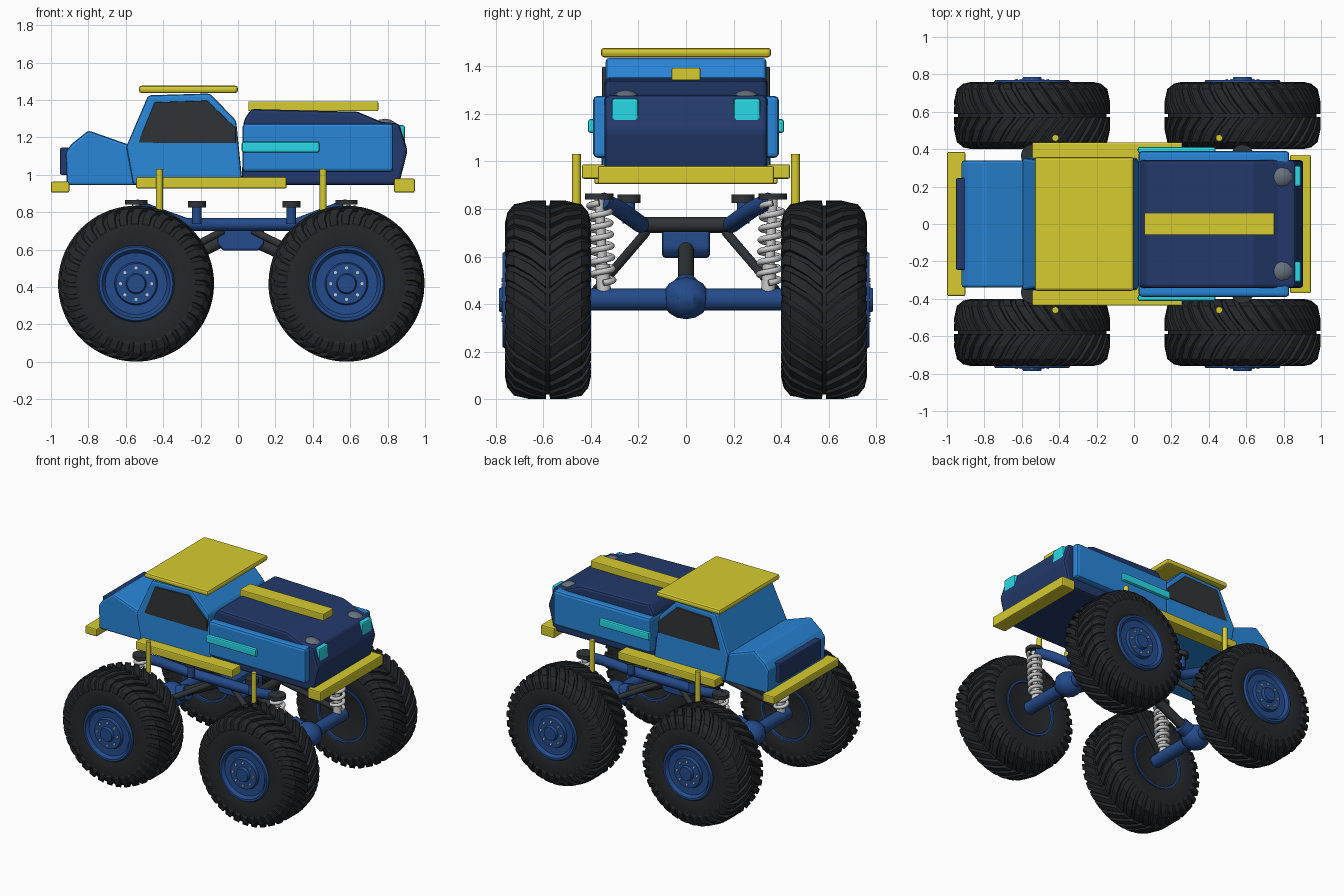
import bpy, bmesh
from math import sin, cos, pi, radians
from mathutils import Vector

if "Cube" in bpy.data.objects:
    bpy.data.objects.remove(bpy.data.objects["Cube"])


def mat(name, r, g, b):
    m = bpy.data.materials.new(name)
    m.diffuse_color = (r, g, b, 1)
    m.use_nodes = True
    m.node_tree.nodes["Principled BSDF"].inputs["Base Color"].default_value = m.diffuse_color
    return m


BLUE = mat("body_blue", .022, .24, .69)
NAVY = mat("navy", .017, .042, .15)
FRAME = mat("frame_blue", .018, .07, .26)
YELLOW = mat("yellow", .68, .60, .03)
CYAN = mat("cyan", .02, .70, .80)
RUBBER = mat("rubber", .018, .021, .024)
DARK = mat("dark_metal", .03, .034, .038)
GREY = mat("lamp_grey", .14, .17, .21)
SILVER = mat("silver", .65, .65, .67)


def finish(bm, name, m, bevel=0, smooth=False):
    bmesh.ops.recalc_face_normals(bm, faces=bm.faces)
    me = bpy.data.meshes.new(name)
    bm.to_mesh(me)
    bm.free()
    o = bpy.data.objects.new(name, me)
    bpy.context.collection.objects.link(o)
    me.materials.append(m)
    if bevel:
        b = o.modifiers.new("bevel", 'BEVEL')
        b.width, b.segments = bevel, 2
    if smooth:
        bpy.context.view_layer.objects.active = o
        o.select_set(True)
        bpy.ops.object.shade_smooth_by_angle(angle=radians(35))
        o.select_set(False)
    return o


def prism(name, pts, w, m, bevel=0.012, w_low=None):
    """Side outline (x, z) extruded across y; w_low widens the lowest points."""
    bm = bmesh.new()
    zmin = min(p[1] for p in pts)
    hw = lambda z: w_low if w_low and z < zmin + .25 else w
    a, b = [[bm.verts.new((x, s * hw(z), z)) for x, z in pts] for s in (-1, 1)]
    bm.faces.new(a)
    bm.faces.new(b)
    for i in range(len(pts)):
        j = (i + 1) % len(pts)
        bm.faces.new((a[i], a[j], b[j], b[i]))
    return finish(bm, name, m, bevel)


def box(name, x, y, z, m, bevel=.008):
    bm = bmesh.new()
    bmesh.ops.create_cube(bm, size=1)
    for v in bm.verts:
        v.co = [(r[0] + r[1]) / 2 + c * (r[1] - r[0]) for r, c in zip((x, y, z), v.co)]
    return finish(bm, name, m, bevel)


def tube(name, p, q, r, m, seg=16):
    p, q = Vector(p), Vector(q)
    bm = bmesh.new()
    bmesh.ops.create_cone(bm, cap_ends=True, segments=seg, radius1=r, radius2=r, depth=(q - p).length)
    bm.transform((q - p).to_track_quat('Z', 'Y').to_matrix().to_4x4())
    bmesh.ops.translate(bm, verts=bm.verts, vec=(p + q) / 2)
    return finish(bm, name, m, smooth=True)


def ball(name, c, r, m, u=12, v=8):
    bm = bmesh.new()
    bmesh.ops.create_uvsphere(bm, u_segments=u, v_segments=v, radius=1)
    for w in bm.verts:
        w.co = [a + b * k for a, b, k in zip(c, w.co, r)]
    return finish(bm, name, m, smooth=True)


def path(name, pts, r, m, res=4):
    cu = bpy.data.curves.new(name, 'CURVE')
    cu.dimensions = '3D'
    cu.bevel_depth, cu.bevel_resolution, cu.use_fill_caps = r, res, True
    sp = cu.splines.new('POLY')
    sp.points.add(len(pts) - 1)
    for k, p in zip(sp.points, pts):
        k.co = (*p, 1)
    cu.materials.append(m)
    o = bpy.data.objects.new(name, cu)
    bpy.context.collection.objects.link(o)


def lathe(name, prof, c, s, m, seg=48):
    """Spin (y offset, radius) points about the y axis through c."""
    bm = bmesh.new()
    rings = [[bm.verts.new((c[0] + r * cos(2 * pi * i / seg), c[1] + s * y, c[2] + r * sin(2 * pi * i / seg)))
              for i in range(seg)] for y, r in prof]
    for a, b in zip(rings, rings[1:]):
        for i in range(seg):
            j = (i + 1) % seg
            bm.faces.new((a[i], a[j], b[j], b[i]))
    bm.faces.new(rings[0])
    bm.faces.new(rings[-1])
    return finish(bm, name, m, smooth=True)


def treads(name, c, n=34):
    """Slanted lugs in two mirrored rows wrapping over the tyre shoulders."""
    bm = bmesh.new()
    stations = [(.009, .417, 0), (.075, .417, .13), (.142, .402, .24), (.170, .368, .29), (.180, .325, .30)]
    for s in (-1, 1):
        for k in range(n):
            prev = None
            for y, r, da in stations:
                a0 = 2 * pi * k / n + da
                ring = []
                for h, dr, dy in ((.055, 0, 0), (-.055, 0, 0), (-.072, -.03, -.012), (.072, -.03, -.012)):
                    a, rr = a0 + h, r + dr
                    yy = max(.006, y + dy)
                    ring.append(bm.verts.new((c[0] + rr * cos(a), c[1] + s * yy, c[2] + rr * sin(a))))
                if prev:
                    for i in range(4):
                        j = (i + 1) % 4
                        bm.faces.new((prev[i], prev[j], ring[j], ring[i]))
                else:
                    bm.faces.new(ring)
                prev = ring
            bm.faces.new(prev)
    finish(bm, name, RUBBER)


# Wheels
half = [(.165, .19), (.172, .205), (.176, .26), (.176, .31), (.160, .365), (.138, .385), (.07, .397)]
tyre = [(-y, r) for y, r in half] + [(0, .397)] + half[::-1]
rim = [(-.15, .05), (-.15, .11), (-.09, .13), (-.10, .18), (-.18, .19), (-.18, .205), (.178, .205), (.19, .197),
       (.19, .182), (.168, .165), (.165, .115), (.186, .108), (.186, .055), (.206, .048)]
AX = (-.545, .58)
for x in AX:
    for s in (-1, 1):
        c = (x, s * .58, .418)
        lathe("tyre", tyre, c, s, RUBBER)
        treads("tyre_tread", c)
        lathe("rim", rim, c, s, FRAME)
        for i in range(8):
            a = pi / 4 * i
            p = Vector((x + .084 * cos(a), s * .76, .418 + .084 * sin(a)))
            tube("wheel_bolt", p, p + Vector((0, s * .014, 0)), .009, SILVER, 6)

# Axles, drive shafts and suspension
for x in AX:
    d = 1 if x > 0 else -1
    tube("axle", (x, -.45, .42), (x, .45, .42), .046, FRAME)
    ball("differential", (x, 0, .425), (.1, .1, .088), FRAME, 10, 8)
    tube("differential_nose", (x, 0, .43), (x - d * .13, 0, .475), .055, FRAME)
    tube("drive_shaft", (x - d * .06, 0, .45), (d * .08, 0, .65), .034, DARK)
    cx = .30 if d > 0 else -.25
    tube("frame_cross_bar", (cx, -.2, .735), (cx, .2, .735), .032, DARK)
    mx = .285 if d > 0 else -.22
    for s in (-1, 1):
        tube("suspension_link", (d * .08, s * .17, .70), (x, s * .38, .455), .02, DARK, 12)
        top, low = Vector((x, s * .365, .845)), Vector((x, s * .345, .45))
        tube("shock_rod", low, top, .02, SILVER)
        tube("shock_body", low, low.lerp(top, .3), .03, SILVER)
        path("coil_spring", [low.lerp(top, .1 + .85 * i / 112) + Vector((.043 * cos(i * pi / 8), .043 * sin(i * pi / 8), 0))
                             for i in range(113)], .013, SILVER, 2)
        tube("shock_cap", (x, s * .365, .84), (x, s * .365, .866), .06, DARK)
        tube("body_mount_post", (mx, s * .24, .74), (mx, s * .24, .83), .026, FRAME)
        tube("body_mount_pad", (mx, s * .24, .825), (mx, s * .24, .86), .048, DARK)

# Frame rails and gearbox
for s in (-1, 1):
    path("frame_rail", [(-.545, s * .35, .835), (-.46, s * .28, .80), (-.28, s * .19, .735), (.32, s * .19, .735),
                        (.49, s * .28, .80), (.58, s * .35, .835)], .036, FRAME)
prism("gearbox", [(-.11, .71), (-.11, .63), (-.08, .595), (.11, .595), (.14, .63), (.14, .71)], .10, FRAME)
box("gearbox_cross_member", (-.05, .08), (-.2, .2), (.70, .75), FRAME)

# Body shell
prism("rear_bed", [(-.915, .945), (-.922, 1.12), (-.89, 1.165), (-.80, 1.237), (-.58, 1.16), (-.54, .945)], .34, BLUE, .015)
box("tailgate_panel", (-.952, -.90), (-.245, .245), (1.0, 1.145), NAVY)
prism("cab", [(-.56, .945), (-.598, 1.15), (-.48, 1.425), (-.15, 1.435), (-.01, 1.29), (.025, .945)], .337, BLUE, .015, .355)
prism("side_windows", [(-.535, 1.17), (-.445, 1.388), (-.165, 1.397), (-.012, 1.25), (-.012, 1.17)], .352, DARK, .004)
box("front_fenders", (.025, .83), (-.39, .39), (1.015, 1.275), BLUE, .018)
prism("hood", [(.02, .945), (.03, 1.29), (.07, 1.352), (.64, 1.337), (.77, 1.282), (.86, 1.275), (.907, 1.13), (.86, .945)],
      .342, NAVY, .018)

# Yellow trim
box("roof_panel", (-.53, 0), (-.358, .358), (1.437, 1.477), YELLOW, .015)
box("hood_stripe", (.055, .75), (-.06, .06), (1.34, 1.393), YELLOW, .006)
box("front_bumper", (.835, .945), (-.37, .37), (.905, .98), YELLOW)
box("rear_bumper", (-1.0, -.902), (-.385, .385), (.905, .963), YELLOW)
for s in (-1, 1):
    ys = lambda a, b: sorted((s * a, s * b))
    box("side_skirt", (-.545, .26), ys(.33, .437), (.927, .987), YELLOW)
    for x in (-.42, .455):
        tube("side_post", (x, s * .46, .80), (x, s * .46, 1.032), .018, YELLOW)
    # Lamps
    box("side_light_strip", (.02, .435), ys(.38, .412), (1.12, 1.177), CYAN, .01)
    ball("headlamp_pod", (.785, s * .252, 1.225), (.085, .077, .075), GREY, 10, 8)
    box("headlamp", (.84, .893), ys(.20, .312), (1.158, 1.265), CYAN, .012)
